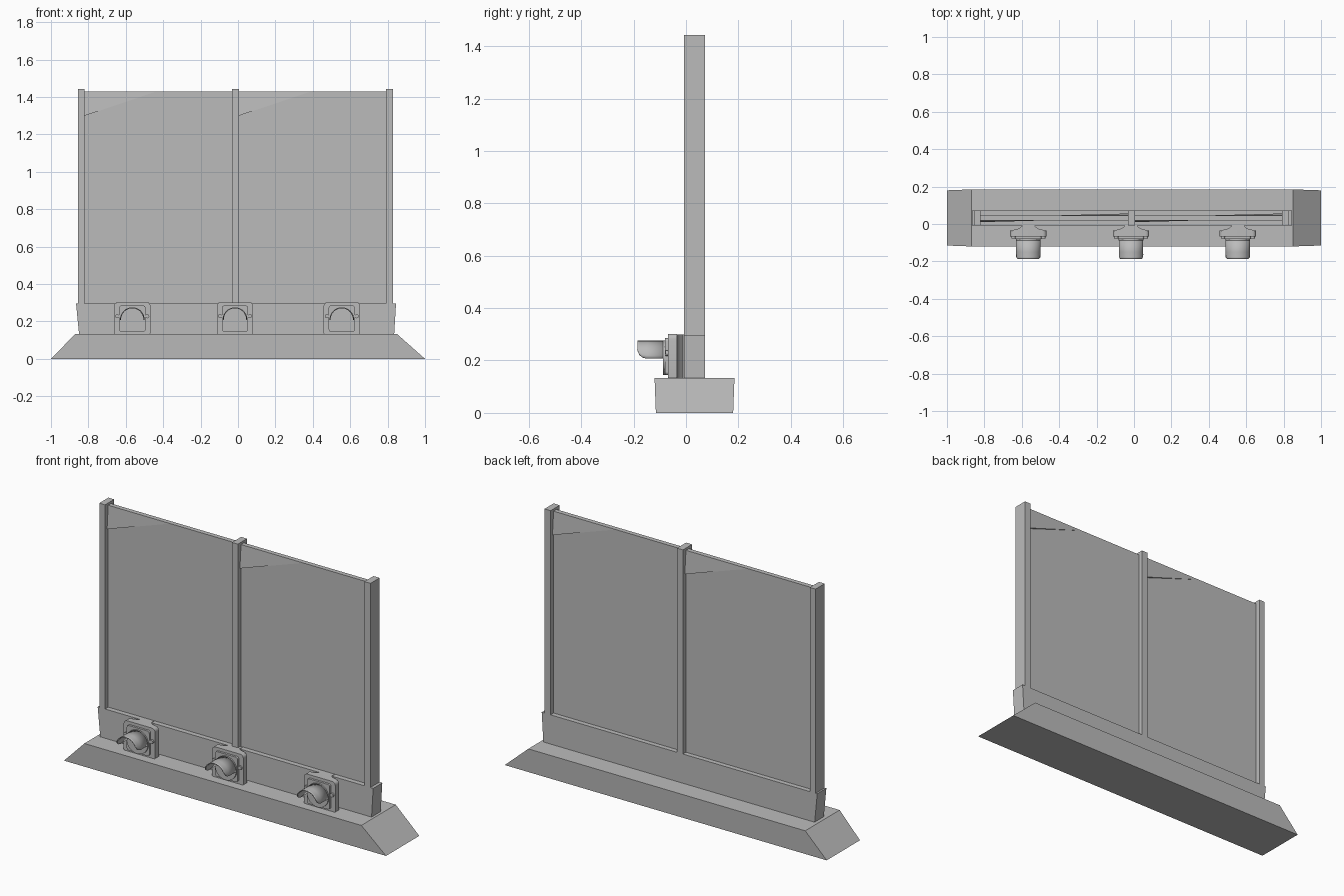
import bpy
import bmesh
from math import sin, cos, asin, pi, radians

cube = bpy.data.objects.get("Cube")
if cube:
    bpy.data.objects.remove(cube, do_unlink=True)

GREY = (0.5, 0.5, 0.5, 1)
grey = bpy.data.materials.new("plain_grey")
grey.use_nodes = True
grey.diffuse_color = GREY
grey.node_tree.nodes["Principled BSDF"].inputs["Base Color"].default_value = GREY


def add_object(name, bm, smooth=False):
    bmesh.ops.recalc_face_normals(bm, faces=bm.faces[:])
    mesh = bpy.data.meshes.new(name)
    bm.to_mesh(mesh)
    bm.free()
    mesh.materials.append(grey)
    obj = bpy.data.objects.new(name, mesh)
    bpy.context.collection.objects.link(obj)
    if smooth:
        bpy.ops.object.select_all(action="DESELECT")
        obj.select_set(True)
        bpy.context.view_layer.objects.active = obj
        bpy.ops.object.shade_smooth_by_angle(angle=radians(35))
    return obj


def loft(name, lower, upper, smooth=False):
    """Closed solid between two matching outlines."""
    bm = bmesh.new()
    a = [bm.verts.new(p) for p in lower]
    b = [bm.verts.new(p) for p in upper]
    bm.faces.new(a)
    bm.faces.new(b)
    for i in range(len(a)):
        j = (i + 1) % len(a)
        bm.faces.new((a[i], a[j], b[j], b[i]))
    return add_object(name, bm, smooth)


def rect(x0, x1, y0, y1, z):
    return [(x0, y0, z), (x1, y0, z), (x1, y1, z), (x0, y1, z)]


def box(name, x0, x1, y0, y1, z0, z1):
    return loft(name, rect(x0, x1, y0, y1, z0), rect(x0, x1, y0, y1, z1))


def front_solid(name, outline, y0, y1, smooth=True):
    """Extrude an (x, z) outline along y."""
    return loft(name, [(x, y0, z) for x, z in outline],
                [(x, y1, z) for x, z in outline], smooth)


def rounded(cx, half, z0, z1, r_low, r_high):
    """Rounded rectangle outline in x and z."""
    pts = []
    for sx, z, r, start in ((1, z0 + r_low, r_low, -90), (1, z1 - r_high, r_high, 0),
                            (-1, z1 - r_high, r_high, 90), (-1, z0 + r_low, r_low, 180)):
        for k in range(6):
            t = radians(start + 18 * k)
            pts.append((cx + sx * (half - r) + r * cos(t), z + r * sin(t)))
    return pts


def circle(cx, cz, r, n=32):
    return [(cx + r * cos(2 * pi * k / n), cz + r * sin(2 * pi * k / n)) for k in range(n)]


# Sloped foot and flared plinth
BACK, FRONT = 0.073, -0.008
loft("foot", rect(-1, 1, -0.115, 0.18, 0), rect(-0.87, 0.85, -0.12, 0.185, 0.133))
loft("plinth", rect(-0.85, 0.835, FRONT, BACK, 0.133),
     rect(-0.866, 0.845, FRONT, BACK, 0.297))

# Upright posts
posts = {"right": (-0.856, -0.82), "middle": (-0.032, 0.005), "left": (0.79, 0.828)}
for side, (x0, x1) in posts.items():
    box(side + "_post", x0, x1, FRONT, BACK, 0.29, 1.443)

# Panels, each with a shallow wedge in one upper corner of both faces
P0, P1, TOP = 0.02, 0.046, 1.43
for side, x0, x1 in (("right", -0.82, -0.032), ("left", 0.005, 0.79)):
    box(side + "_panel", x0, x1, P0, P1, 0.29, TOP)
    for face, x, y, sx, sy in (("front", x0, P0, 1, -1), ("back", x1, P1, -1, 1)):
        bm = bmesh.new()
        v = [bm.verts.new(p) for p in ((x, y, TOP), (x + sx * 0.385, y, TOP),
                                       (x, y, TOP - 0.13), (x, y + sy * 0.01, TOP - 0.13))]
        for tri in ((0, 1, 2), (0, 1, 3), (1, 2, 3), (0, 2, 3)):
            bm.faces.new([v[i] for i in tri])
        add_object(side + "_panel_" + face + "_wedge", bm)


def hood(name, cx):
    """Half-round visor whose lower edge sweeps up toward the tip."""
    r, cz = 0.063, 0.21
    profile = ((-0.08, 0.207), (-0.15, 0.207), (-0.165, 0.211),
               (-0.178, 0.221), (-0.186, 0.24))
    bm = bmesh.new()
    rows = []
    for y, low in profile:
        start = asin((low - cz) / r)
        row = []
        for k in range(17):
            t = start + (pi - 2 * start) * k / 16
            row.append(bm.verts.new((cx + r * cos(t), y, cz + r * sin(t))))
        rows.append(row)
    for a, b in zip(rows, rows[1:]):
        for k in range(16):
            bm.faces.new((a[k], a[k + 1], b[k + 1], b[k]))
    obj = add_object(name, bm, True)
    shell = obj.modifiers.new("thickness", "SOLIDIFY")
    shell.thickness = 0.005
    shell.offset = 0


# Three hooded lamps on the front
for side, cx in (("right", -0.565), ("middle", -0.016), ("left", 0.555)):
    lamp = side + "_lamp_"
    half = [(0.035, 0.012), (0.035, -0.012), (0.05, -0.024), (0.088, -0.034), (0.088, -0.04)]
    plan = [(cx + x, y) for x, y in half] + [(cx - x, y) for x, y in reversed(half)]
    loft(lamp + "bracket", [(x, y, 0.133) for x, y in plan], [(x, y, 0.3) for x, y in plan])
    front_solid(lamp + "plate", rounded(cx, 0.097, 0.133, 0.302, 0.004, 0.02), -0.068, -0.034)
    front_solid(lamp + "bezel", rounded(cx, 0.07, 0.145, 0.285, 0.012, 0.012), -0.08, -0.066)
    front_solid(lamp + "lens", circle(cx, 0.21, 0.066), -0.088, -0.078)
    hood(lamp + "hood", cx)
    for s, word in ((-1, "right"), (1, "left")):
        front_solid(lamp + word + "_latch", circle(cx + s * 0.08, 0.228, 0.011, 12),
                    -0.078, -0.066)
